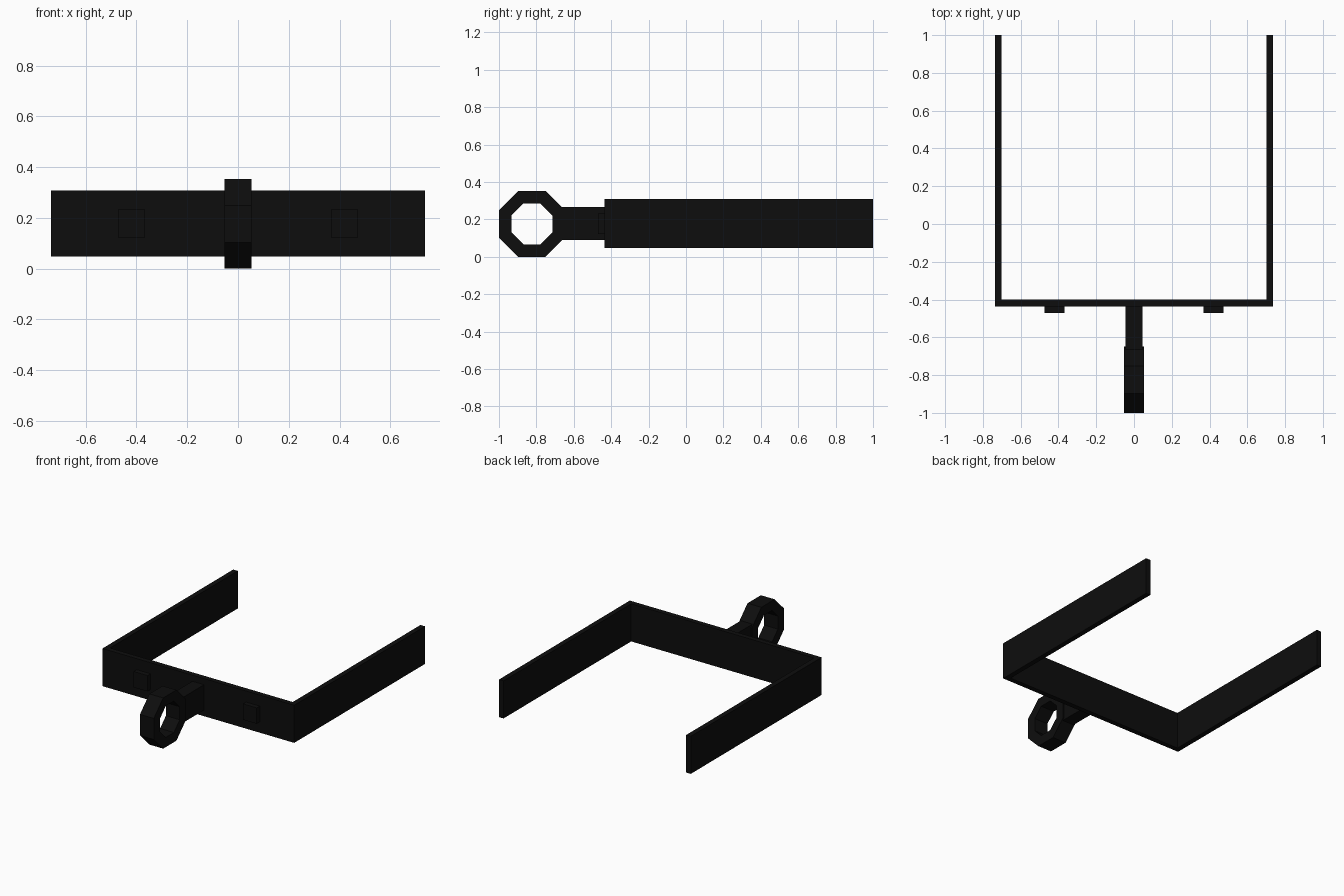
import bpy, bmesh, math
from mathutils import Matrix

cube = bpy.data.objects.get("Cube")
if cube:
    bpy.data.objects.remove(cube, do_unlink=True)

black = bpy.data.materials.new("matte black")
black.use_nodes = True
colour = (0.004, 0.004, 0.004, 1)
black.diffuse_color = colour
black.node_tree.nodes["Principled BSDF"].inputs["Base Color"].default_value = colour


def add_object(name, bm):
    bmesh.ops.recalc_face_normals(bm, faces=bm.faces)
    mesh = bpy.data.meshes.new(name)
    bm.to_mesh(mesh)
    bm.free()
    mesh.materials.append(black)
    obj = bpy.data.objects.new(name, mesh)
    bpy.context.collection.objects.link(obj)
    return obj


def box(name, lo, hi):
    bm = bmesh.new()
    size = [b - a for a, b in zip(lo, hi)]
    mid = [(a + b) / 2 for a, b in zip(lo, hi)]
    bmesh.ops.create_cube(bm, size=1, matrix=Matrix.Translation(mid) @ Matrix.Diagonal((*size, 1)))
    return add_object(name, bm)


# U-shaped strap frame: mitred plan outline extruded upwards
X, T, FRONT, BACK, Z0, Z1 = 0.737, 0.035, -0.436, 1.0, 0.047, 0.308
outer = [(-X, BACK), (-X, FRONT), (X, FRONT), (X, BACK)]
inner = [(-X + T, BACK), (-X + T, FRONT + T), (X - T, FRONT + T), (X - T, BACK)]
bm = bmesh.new()
o = [bm.verts.new((x, y, Z0)) for x, y in outer]
i = [bm.verts.new((x, y, Z0)) for x, y in inner]
faces = [bm.faces.new((o[k], o[k + 1], i[k + 1], i[k])) for k in range(3)]
top = bmesh.ops.extrude_face_region(bm, geom=faces, use_keep_orig=True)
bmesh.ops.translate(bm, vec=(0, 0, Z1 - Z0),
                    verts=[g for g in top["geom"] if isinstance(g, bmesh.types.BMVert)])
add_object("strap_frame", bm)

# Square bolt heads on the front bar
for side, x in (("left", 0.42), ("right", -0.42)):
    box(side + "_bolt_head", (x - 0.053, -0.47, 0.122), (x + 0.053, FRONT + 0.005, 0.232))

# Shank joining the bar to the ring
box("ring_shank", (-0.045, -0.69, 0.09), (0.045, FRONT + 0.005, 0.266))

# Octagonal ring with a square section, standing in the y-z plane
CY, CZ, HALF = -0.824, 0.176, 0.053
apothem = math.cos(math.pi / 8)
bm = bmesh.new()
loops = []
for x, r in ((-HALF, 0.176), (HALF, 0.176), (HALF, 0.109), (-HALF, 0.109)):
    loops.append([bm.verts.new((x, CY + r / apothem * math.cos(a), CZ + r / apothem * math.sin(a)))
                  for a in (math.pi * (2 * k + 1) / 8 for k in range(8))])
for k in range(4):
    a, b = loops[k], loops[(k + 1) % 4]
    for j in range(8):
        n = (j + 1) % 8
        bm.faces.new((a[j], a[n], b[n], b[j]))
add_object("hitch_ring", bm)
